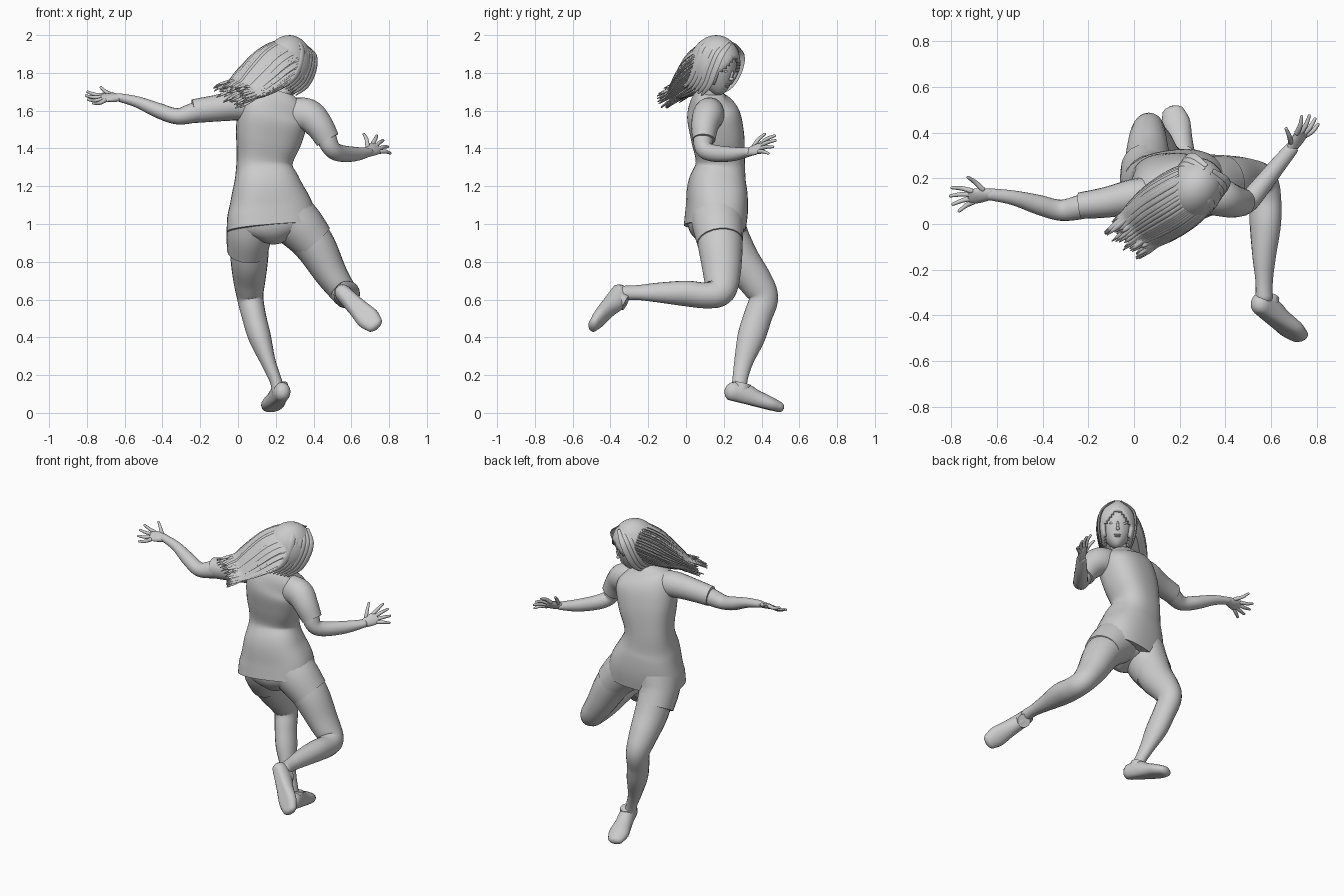
import bpy, bmesh, math, random
from mathutils import Vector, Matrix

random.seed(4)
cube = bpy.data.objects.get("Cube")
if cube:
    bpy.data.objects.remove(cube, do_unlink=True)

grey = bpy.data.materials.new("plain_grey")
grey.use_nodes = True
grey.diffuse_color = (0.6, 0.6, 0.6, 1)
grey.node_tree.nodes["Principled BSDF"].inputs["Base Color"].default_value = (0.6, 0.6, 0.6, 1)


def finish(name, bm):
    bmesh.ops.recalc_face_normals(bm, faces=bm.faces)
    mesh = bpy.data.meshes.new(name)
    bm.to_mesh(mesh)
    bm.free()
    mesh.materials.append(grey)
    mesh.shade_smooth()
    mesh.set_sharp_from_angle(angle=math.radians(50))
    ob = bpy.data.objects.new(name, mesh)
    bpy.context.collection.objects.link(ob)
    return ob


def spline(keys, steps):
    """Smooth interpolation through rows of x, y, z, radius_u, radius_v."""
    k = [keys[0]] + list(keys) + [keys[-1]]
    rows = []
    for i in range(1, len(k) - 2):
        for s in range(steps):
            t = s / steps
            rows.append([0.5 * (2 * b + (c - a) * t + (2 * a - 5 * b + 4 * c - d) * t * t
                                + (3 * b - a - 3 * c + d) * t ** 3)
                         for a, b, c, d in zip(*k[i - 1:i + 3])])
    return rows + [list(keys[-1])]


def loft(bm, keys, ref, sides=20, steps=5, round_ends=True, power=1):
    """Skin sections along a path; radius_u lies along ref, power under 1 squares them."""
    rows = spline(keys, steps)
    pts = [Vector(r[:3]) for r in rows]
    sections = []
    for i, r in enumerate(rows):
        t = (pts[min(i + 1, len(pts) - 1)] - pts[max(i - 1, 0)]).normalized()
        u = Vector(ref)
        u = (u - t * u.dot(t)).normalized()
        sections.append((pts[i], t, u, t.cross(u), r[3], r[4]))
    if round_ends:
        for end, sign in ((0, -1), (-1, 1)):
            c, t, u, v, a, b = sections[end]
            extra = [(c + t * sign * min(a, b) * math.sin(q), t, u, v,
                      a * math.cos(q), b * math.cos(q)) for q in (0.45, 0.9, 1.3)]
            sections = sections + extra if sign > 0 else extra[::-1] + sections
    turns = [2 * math.pi * j / sides for j in range(sides)]
    outline = [[math.copysign(abs(w) ** power, w) for w in (math.cos(q), math.sin(q))] for q in turns]
    rings = [[bm.verts.new(c + u * a * x + v * b * y) for x, y in outline]
             for c, t, u, v, a, b in sections]
    for lo, hi in zip(rings, rings[1:]):
        for j in range(sides):
            n = (j + 1) % sides
            bm.faces.new((lo[j], lo[n], hi[n], hi[j]))
    bm.faces.new(rings[0])
    bm.faces.new(rings[-1])
    return sections


def part(name, keys, ref=(1, 0, 0), **kw):
    bm = bmesh.new()
    loft(bm, keys, ref, **kw)
    return finish(name, bm)


# Shirt body, neck and sleeves
part("shirt", [(.18, .152, .98, .24, .158), (.17, .163, 1.08, .226, .16),
               (.152, .165, 1.2, .182, .154), (.14, .182, 1.32, .147, .128),
               (.163, .167, 1.46, .176, .138), (.187, .145, 1.58, .186, .135),
               (.21, .13, 1.65, .16, .098), (.225, .13, 1.7, .075, .065)],
     ref=(1, .15, 0), sides=40, round_ends=False, power=.8)
part("neck", [(.21, .125, 1.63, .06, .06), (.24, .14, 1.71, .05, .052), (.265, .155, 1.79, .05, .055)])
part("left_sleeve", [(.28, .13, 1.58, .075, .09), (.37, .118, 1.575, .083, .088),
                     (.43, .1, 1.52, .073, .075), (.475, .095, 1.445, .06, .064)],
     ref=(0, 1, 0), round_ends=False)
part("right_sleeve", [(.08, .13, 1.615, .075, .08), (0, .12, 1.627, .077, .08),
                      (-.12, .095, 1.612, .067, .07), (-.237, .08, 1.597, .058, .063)],
     ref=(0, 1, 0), round_ends=False)

# Arms
part("left_arm", [(.4, .1, 1.57, .05, .05), (.46, .092, 1.47, .054, .054), (.495, .095, 1.4, .047, .047),
                  (.54, .145, 1.375, .045, .044), (.62, .245, 1.37, .038, .037), (.69, .33, 1.38, .024, .03)],
     ref=(0, 0, 1))
part("right_arm", [(-.1, .1, 1.61, .05, .05), (-.22, .077, 1.592, .054, .054), (-.32, .06, 1.57, .046, .043),
                   (-.42, .085, 1.6, .043, .04), (-.53, .115, 1.645, .032, .03), (-.63, .13, 1.67, .026, .022)],
     ref=(0, 1, 0))


def hand(name, wrist, direction, side):
    """Palm, four spread fingers and a thumb on the side given."""
    w, d, s = Vector(wrist), Vector(direction).normalized(), Vector(side)
    s = (s - d * s.dot(d)).normalized()
    nrm = d.cross(s)
    bm = bmesh.new()
    loft(bm, [(*w, .026, .02), (*(w + d * .045), .036, .018), (*(w + d * .085), .038, .013)], s, sides=14)
    for off, ang, size in ((-.029, -28, .072), (-.01, -10, .088), (.01, 5, .094), (.029, 20, .086), (.03, 52, .09)):
        thumb = ang > 40
        base = w + s * off + d * (.03 if thumb else .08)
        a = math.radians(ang)
        way = d * math.cos(a) + s * math.sin(a)
        mid = base + way * size * .5 + nrm * .006
        tip = base + way * size - nrm * .004
        loft(bm, [(*base, .0125, .0115), (*mid, .0105, .01), (*tip, .007, .007)], nrm, sides=10, steps=3)
    return finish(name, bm)


hand("left_hand", (.69, .33, 1.38), (.5, .75, .28), (-.6, .2, .7))
hand("right_hand", (-.63, .13, 1.67), (-1, -.12, -.02), (-.1, .85, .5))

# Shorts: hips and two leg openings
part("shorts_hips", [(.17, .155, 1.08, .2, .15), (.18, .16, 1.0, .215, .15), (.185, .17, .95, .13, .12),
                     (.185, .18, .925, .05, .08)], sides=32, round_ends=False)
part("shorts_left_leg", [(.27, .165, 1.04, .14, .14), (.33, .17, .985, .13, .135), (.4, .18, .905, .113, .122)],
     ref=(1, 0, .8), round_ends=False)
part("shorts_right_leg", [(.075, .17, 1.03, .13, .14), (.06, .195, .95, .122, .132), (.05, .25, .85, .108, .116)],
     round_ends=False)

# Legs
part("left_leg", [(.3, .17, 1.0, .115, .12), (.4, .181, .895, .11, .119), (.49, .19, .74, .087, .1),
                  (.555, .18, .645, .072, .082), (.575, .11, .622, .07, .068), (.575, .0, .632, .07, .066),
                  (.57, -.14, .637, .05, .055), (.57, -.25, .637, .036, .042), (.57, -.32, .635, .036, .04)],
     ref=(1, 0, .8), steps=6)
part("right_leg", [(.06, .2, .97, .105, .115), (.06, .275, .82, .1, .108), (.06, .365, .7, .085, .09),
                   (.065, .41, .61, .07, .078), (.085, .38, .51, .064, .075), (.115, .345, .4, .06, .073),
                   (.16, .305, .27, .04, .05), (.2, .285, .17, .032, .04), (.215, .28, .1, .035, .045)], steps=6)


def shoe(name, heel, toe, up):
    """Slipper shape, higher at the heel, with an ankle collar."""
    h, t, up = Vector(heel), Vector(toe), Vector(up)
    d = t - h
    up = (up - d * up.dot(d) / d.length_squared).normalized()
    shape = ((0, .012, .052, .044), (.25, .014, .058, .048), (.5, .004, .048, .053),
             (.8, -.004, .04, .062), (1, -.008, .03, .05))
    bm = bmesh.new()
    loft(bm, [(*(h + d * f + up * lift), a, b) for f, lift, a, b in shape], up)
    c = h + d * .17
    loft(bm, [(*(c + up * .03), .05, .045), (*(c + up * .07), .042, .041)], d, round_ends=False)
    for v in bm.verts:                                   # flatten the sole
        low = (v.co - h).dot(up) + .035
        if low < 0:
            v.co -= up * low
    return finish(name, bm)


shoe("left_shoe", (.553, -.36, .64), (.722, -.48, .465), (.2, .8, -.4))
shoe("right_shoe", (.235, .245, .1), (.172, .49, .04), (-.05, .25, 1))

# Head frame: tipped forward and turned towards the model's left
head = (Matrix.Translation((.267, .155, 1.84)) @ Matrix.Rotation(math.radians(-36), 4, 'Z')
        @ Matrix.Rotation(math.radians(-20), 4, 'X'))


def ball(bm, centre, size, segs=24):
    m = Matrix.Translation(centre) @ Matrix.Diagonal((*size, 1))
    return bmesh.ops.create_uvsphere(bm, u_segments=segs, v_segments=segs // 2, radius=1, matrix=m)["verts"]


# Face with jaw, nose, eyes and lips
bm = bmesh.new()
for v in ball(bm, (0, 0, 0), (.098, .118, .145), 32):
    low = max(0, -v.co.z / .145)
    v.co.x *= 1 - .3 * low * low
    v.co.y += .05 * low * low
ball(bm, (0, .122, -.032), (.012, .014, .011), 12)
ball(bm, (0, .117, -.014), (.008, .01, .028), 12)
ball(bm, (0, .112, -.068), (.022, .009, .005), 12)
ball(bm, (0, .111, -.077), (.018, .009, .006), 12)
for x in (-.036, .036):
    ball(bm, (x, .1, .003), (.017, .012, .008), 12)
bm.transform(head)
finish("face", bm)

# Hair cap with the face left open
bm = bmesh.new()
ball(bm, (0, -.005, 0), (.122, .142, .16), 48)
gone = []
for f in bm.faces:
    c = f.calc_center_median()
    if (c.y > .03 and abs(c.x) < .08 - max(0, c.z) * .8 and c.z < .08) or c.z < -.125:
        gone.append(f)
bmesh.ops.delete(bm, geom=gone, context='FACES')
bm.transform(head)
cap = finish("hair_cap", bm)
solid = cap.modifiers.new("thickness", 'SOLIDIFY')
solid.thickness = .02

# Windblown hair: a tapering mass covered by loose locks
sweep = (.5, -.6, -.3)
bm = bmesh.new()
rings = loft(bm, [(.265, .155, 1.87, .112, .105), (.195, .105, 1.835, .128, .11), (.1, .035, 1.765, .125, .08),
                  (.03, -.02, 1.715, .105, .045)], sweep, sides=28, round_ends=False)
finish("hair_mass", bm)

bm = bmesh.new()
for i in range(64):
    a = 2 * math.pi * i / 64 + random.uniform(-.05, .05)
    path = []
    for j in range(0, len(rings), 3):
        c, t, u, v, ru, rv = rings[j]
        p = c + u * ru * math.cos(a) + v * rv * math.sin(a)
        path.append((*p, .013, .007))
    end = Vector(path[-1][:3])
    flow = Vector((-.09, -.07, -.045)) * random.uniform(.3, 1)
    flow += Vector((0, 0, random.uniform(-.012, .015)))
    path.append((*(end + flow * .5), .011, .007))
    path.append((*(end + flow), .003, .003))
    loft(bm, path, sweep, sides=6, steps=3)
finish("hair_locks", bm)

# Side locks framing the face
bm = bmesh.new()
for side in (-1, 1):
    for k in range(6):
        y = .08 - .024 * k
        pts = [(side * .02, y * .8, .146), (side * .093, y, .09), (side * .112, y, 0),
               (side * .1, y - .015, -.09), (side * .075, y - .06, -.16)]
        loft(bm, [(*(head @ Vector(p)), w, w * .4) for p, w in zip(pts, (.01, .02, .02, .016, .005))],
             head.to_3x3() @ Vector((0, 1, 0)), sides=8, steps=4)
finish("side_locks", bm)
